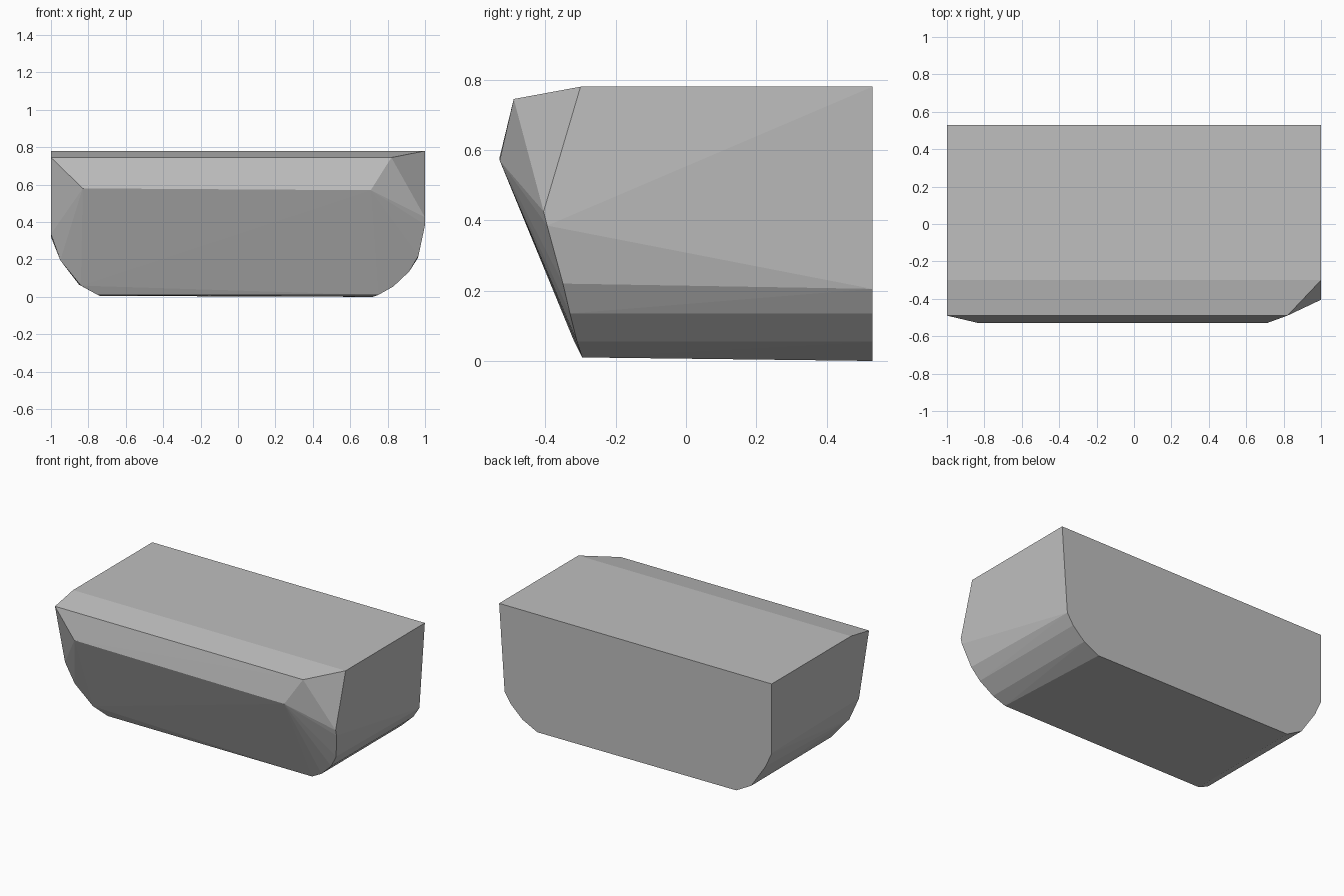
import bpy
import bmesh

default_cube = bpy.data.objects.get("Cube")
if default_cube:
    bpy.data.objects.remove(default_cube, do_unlink=True)


def make_material(name, level):
    """Plain grey, matte material."""
    material = bpy.data.materials.new(name)
    material.use_nodes = True
    colour = (level, level, level, 1)
    material.diffuse_color = colour
    shader = material.node_tree.nodes["Principled BSDF"]
    shader.inputs["Base Color"].default_value = colour
    shader.inputs["Roughness"].default_value = 0.8
    return material


def make_hull(name, corners, material):
    """Faceted convex block wrapped around its corner points."""
    mesh = bpy.data.meshes.new(name)
    bm = bmesh.new()
    for corner in corners:
        bm.verts.new(corner)
    result = bmesh.ops.convex_hull(bm, input=bm.verts[:])
    spare = set(result["geom_interior"] + result["geom_unused"])
    bmesh.ops.delete(
        bm,
        geom=[v for v in spare if isinstance(v, bmesh.types.BMVert) and v.is_valid],
        context="VERTS",
    )
    bmesh.ops.dissolve_limit(bm, angle_limit=0.005, verts=bm.verts[:], edges=bm.edges[:])
    bmesh.ops.recalc_face_normals(bm, faces=bm.faces[:])
    bm.to_mesh(mesh)
    bm.free()
    mesh.materials.append(material)
    block = bpy.data.objects.new(name, mesh)
    bpy.context.collection.objects.link(block)
    return block


BACK = 0.53
TOP = 0.78

# Flat back wall outline, as (x, z) with a rounded underside
back_outline = [
    (-1, TOP), (-1, 0.32), (-0.955, 0.22), (-0.85, 0.065), (-0.74, 0.005),
    (0.72, 0), (0.83, 0.055), (0.915, 0.135), (0.96, 0.205), (1, TOP),
]
corners = [(x, BACK, z) for x, z in back_outline]

# Fold where the flat top meets the sloping front strip
corners += [(side, -0.3, TOP) for side in (-1, 1)]

# Upper front ridge and the nose edge beneath it
corners += [(-1, -0.49, 0.745), (0.82, -0.49, 0.745)]
corners += [(-0.83, -BACK, 0.58), (0.71, -BACK, 0.57)]

# Right front edge, running down to the keel
corners += [
    (1, -0.405, 0.425), (1, -0.395, 0.385), (0.965, -0.35, 0.22),
    (0.915, -0.33, 0.135), (0.83, -0.31, 0.055), (0.75, -0.295, 0.01),
]

# Left front edge, running down to the keel
corners += [
    (-1, -0.385, 0.335), (-0.95, -0.355, 0.195),
    (-0.84, -0.32, 0.06), (-0.75, -0.295, 0.01),
]

make_hull("faceted_block", corners, make_material("mid grey", 0.52))
